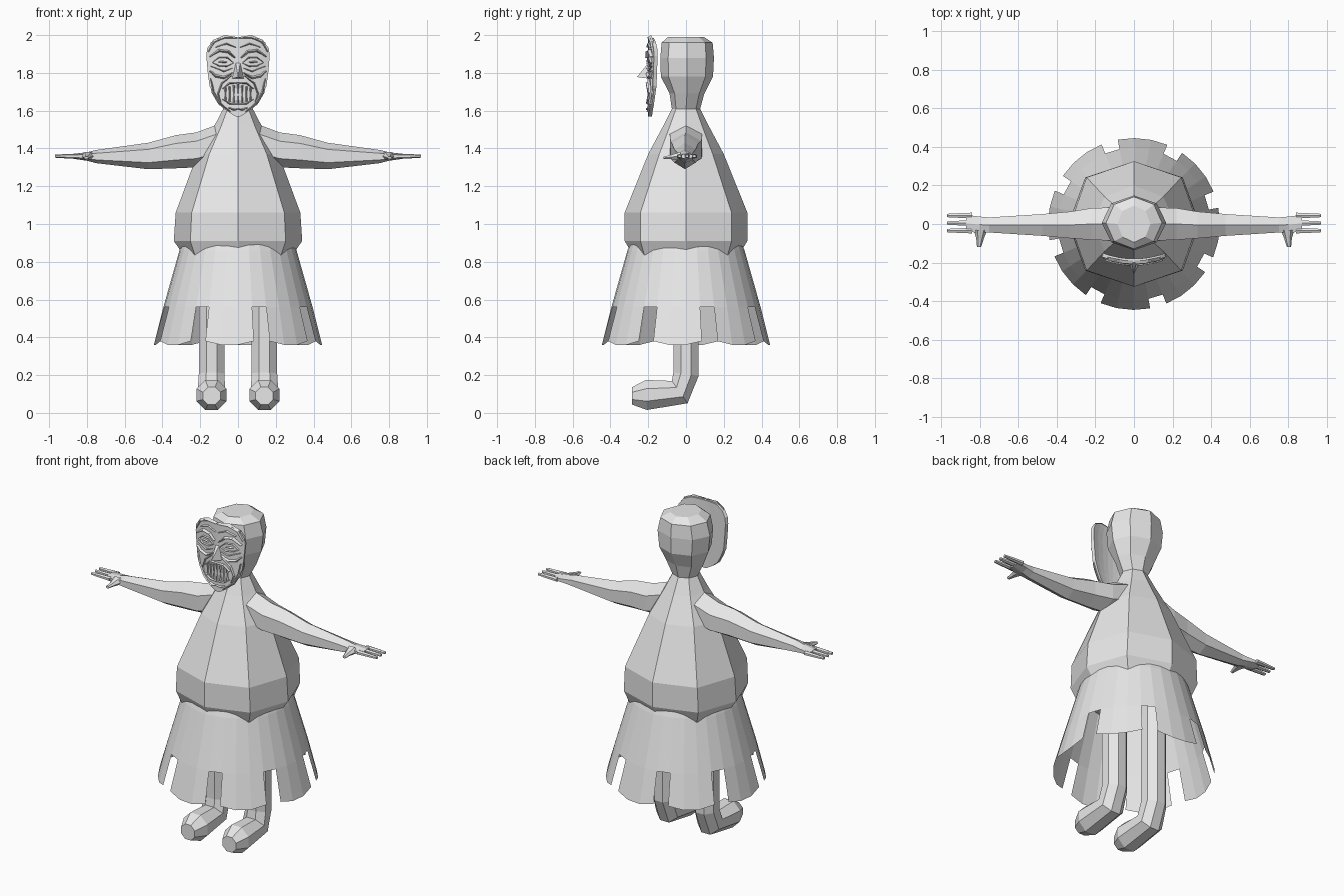
import bpy, bmesh, math
from mathutils import Vector

if "Cube" in bpy.data.objects:
    bpy.data.objects.remove(bpy.data.objects["Cube"])

grey = bpy.data.materials.new("plain_grey")
grey.diffuse_color = (0.8, 0.8, 0.8, 1)
grey.use_nodes = True
grey.node_tree.nodes["Principled BSDF"].inputs["Base Color"].default_value = grey.diffuse_color


def make(name, verts, faces):
    me = bpy.data.meshes.new(name)
    me.from_pydata([tuple(v) for v in verts], [], faces)
    bm = bmesh.new()
    bm.from_mesh(me)
    bmesh.ops.recalc_face_normals(bm, faces=bm.faces)
    bm.to_mesh(me)
    bm.free()
    me.materials.append(grey)
    ob = bpy.data.objects.new(name, me)
    bpy.context.collection.objects.link(ob)
    return ob


def loft(name, rings):
    """Skin a list of equal rings and close both ends."""
    n = len(rings[0])
    verts = [v for r in rings for v in r]
    faces = [list(range(n)), list(range((len(rings) - 1) * n, len(rings) * n))]
    for i in range(len(rings) - 1):
        for j in range(n):
            k = (j + 1) % n
            faces.append([i * n + j, i * n + k, (i + 1) * n + k, (i + 1) * n + j])
    return make(name, verts, faces)


def ring(c, u, v, n=8, turn=0.0):
    c, u, v = Vector(c), Vector(u), Vector(v)
    return [c + u * math.cos(a) + v * math.sin(a)
            for a in (turn + 2 * math.pi * i / n for i in range(n))]


# Torso, neck and head: z, half width, half depth, y centre
profile = [(0.86, .305, .295, 0), (0.91, .34, .325, 0), (1.06, .33, .325, 0),
           (1.37, .215, .20, 0), (1.52, .125, .12, 0), (1.61, .078, .075, 0),
           (1.69, .12, .092, .005), (1.78, .155, .138, .005),
           (1.88, .167, .142, .006), (1.96, .145, .135, .006), (1.99, .085, .095, 0)]
rings = []
for i, (z, rx, ry, cy) in enumerate(profile):
    r = ring((0, cy, z), (rx, 0, 0), (0, ry, 0))
    if i < 3:
        for j in (1, 3, 5, 7):          # fuller diagonal corners on the belly
            r[j].x *= 1.05
            r[j].y *= 1.05
            if i == 0:
                r[j].z -= 0.03
    rings.append(r)
loft("body_and_head", rings)

# Skirt: open flared sheet with eight notches in the hem
SEG = 32
levels = [(0.90, .295), (0.86, .31), (0.56, .395), (0.36, .445)]
verts, faces = [], []
for li, (z, r) in enumerate(levels):
    for j in range(SEG):
        a = math.radians(100.9 + j * 360 / SEG)
        zz = z + (0.02 if li == 3 and j % 4 < 2 else 0)
        verts.append((r * math.cos(a), r * math.sin(a), zz))
for li in range(3):
    for j in range(SEG):
        if li == 2 and j % 4 == 0:
            continue
        k = (j + 1) % SEG
        faces.append([li * SEG + j, li * SEG + k, (li + 1) * SEG + k, (li + 1) * SEG + j])
make("skirt", verts, faces)

# Limbs
for s, side in ((-1, "left"), (1, "right")):
    # Leg and foot: y, z, radius, tilt of the ring
    path = [(0, .88, .073, 0), (0, .205, .073, 8), (-.033, .11, .078, 55),
            (-.21, .095, .086, 88), (-.285, .09, .05, 90)]
    rings = []
    for y, z, r, t in path:
        t = math.radians(t)
        rings.append(ring((s * .14, y, z), (r, 0, 0),
                          (0, r * math.cos(t), -r * math.sin(t)), 8, math.pi / 8))
    loft("leg_" + side, rings)

    # Arm and palm: x, bottom, top, front, back
    arm = [(.10, 1.33, 1.53, -.10, .10), (.22, 1.30, 1.485, -.095, .095),
           (.33, 1.295, 1.47, -.085, .075), (.475, 1.29, 1.43, -.07, .06),
           (.75, 1.322, 1.392, -.05, .04), (.80, 1.335, 1.38, -.052, .045),
           (.87, 1.345, 1.372, -.046, .054)]
    rings = [ring((s * x, (f + b) / 2, (lo + hi) / 2), (0, 0, (hi - lo) / 2),
                  (0, (b - f) / 2, 0), 6) for x, lo, hi, f, b in arm]
    loft("arm_" + side, rings)

    # Fingers and thumb
    for i, y in enumerate((-.034, .005, .044)):
        loft("finger_%s_%d" % (side, i),
             [ring((s * x, y, 1.359), (0, 0, rz), (0, ry, 0), 6)
              for x, rz, ry in ((.84, .013, .017), (.92, .011, .013), (.968, .008, .01))])
    loft("thumb_" + side,
         [ring((s * x, y, z), (r, 0, 0), (0, 0, r * .7), 6)
          for x, y, z, r in ((.795, -.03, 1.36, .035), (.798, -.075, 1.355, .02),
                             (.803, -.118, 1.35, .011))])


# Mask: curved plate in front of the face
def face_y(x):
    return -.19 + 1.1 * x * x


rows = [(1.57, .012), (1.60, .06), (1.63, .095), (1.68, .125), (1.73, .148), (1.80, .157),
        (1.89, .165), (1.93, .16), (1.965, .135), (1.985, .09)]
C = 9
verts, faces = [], []
for z, w in rows:
    for j in range(C):
        x = w * (2 * j / (C - 1) - 1)
        verts.append((x, face_y(x), z))
for i in range(len(rows) - 1):
    for j in range(C - 1):
        a = i * C + j
        faces.append([a, a + 1, a + C + 1, a + C])
plate = make("mask_plate", verts, faces)
solid = plate.modifiers.new("thickness", 'SOLIDIFY')
solid.thickness = 0.02
solid.offset = 0


def ridge(name, pts, w, h=.02):
    """Raised wedge following (x, z) points across the mask, on both sides."""
    for s in (-1, 1):
        rings = []
        for i, (x, z) in enumerate(pts):
            a, b = pts[max(i - 1, 0)], pts[min(i + 1, len(pts) - 1)]
            d = Vector((b[0] - a[0], b[1] - a[1])).normalized()
            k = w * (0.4 if i in (0, len(pts) - 1) else 1)
            y = face_y(x)
            rings.append([Vector((s * (x - d.y * k), y, z + d.x * k)),
                          Vector((s * x, y - h, z)),
                          Vector((s * (x + d.y * k), y, z - d.x * k))])
        loft("%s_%s" % (name, "left" if s < 0 else "right"), rings)


ridge("crown_edge", [(.005, 1.985), (.07, 1.988), (.125, 1.965), (.157, 1.91)], .012, .018)
ridge("forehead_fold", [(.01, 1.935), (.06, 1.955), (.12, 1.935)], .009)
ridge("brow", [(.015, 1.88), (.05, 1.912), (.10, 1.918), (.15, 1.885)], .013, .026)
ridge("upper_eyelid", [(.025, 1.855), (.055, 1.88), (.10, 1.882), (.135, 1.855)], .006)
ridge("lower_eyelid", [(.025, 1.852), (.06, 1.835), (.10, 1.837), (.135, 1.853)], .006)
ridge("eye", [(.058, 1.858), (.08, 1.858), (.102, 1.858)], .014, .018)
ridge("under_eye_fold", [(.03, 1.825), (.075, 1.808), (.145, 1.835)], .007)
ridge("cheek", [(.03, 1.80), (.075, 1.775), (.12, 1.785), (.15, 1.81)], .014, .024)
ridge("smile_line", [(.035, 1.785), (.085, 1.745), (.105, 1.69), (.09, 1.645)], .009)
ridge("jaw", [(.145, 1.77), (.13, 1.70), (.095, 1.64), (.04, 1.595)], .011)
ridge("upper_lip", [(.0, 1.748), (.045, 1.745), (.082, 1.715)], .008, .024)
ridge("lower_lip", [(.082, 1.66), (.045, 1.637), (.0, 1.635)], .008, .022)
ridge("chin", [(.0, 1.61), (.025, 1.605), (.05, 1.615)], .01, .022)

# Nose
nose = [(-.014, -.185, 1.87), (.014, -.185, 1.87), (.038, -.185, 1.768),
        (-.038, -.185, 1.768), (0, -.26, 1.778)]
make("nose", nose, [[0, 1, 4], [1, 2, 4], [2, 3, 4], [3, 0, 4], [0, 3, 2, 1]])

# Teeth: pointed wedges from both lips
for row, z0, dz in (("upper", 1.74, -.055), ("lower", 1.638, .045)):
    for i in range(7):
        x = -.066 + i * .022
        zb = z0 - abs(x) * .25 * (1 if dz < 0 else -1)
        tip = dz * (1.35 if i in (1, 5) else 1)
        y = face_y(x)
        make("tooth_%s_%d" % (row, i),
             [(x - .011, y, zb), (x + .011, y, zb), (x, y - .022, zb), (x, y - .012, zb + tip)],
             [[0, 1, 2], [0, 2, 3], [2, 1, 3], [1, 0, 3]])
